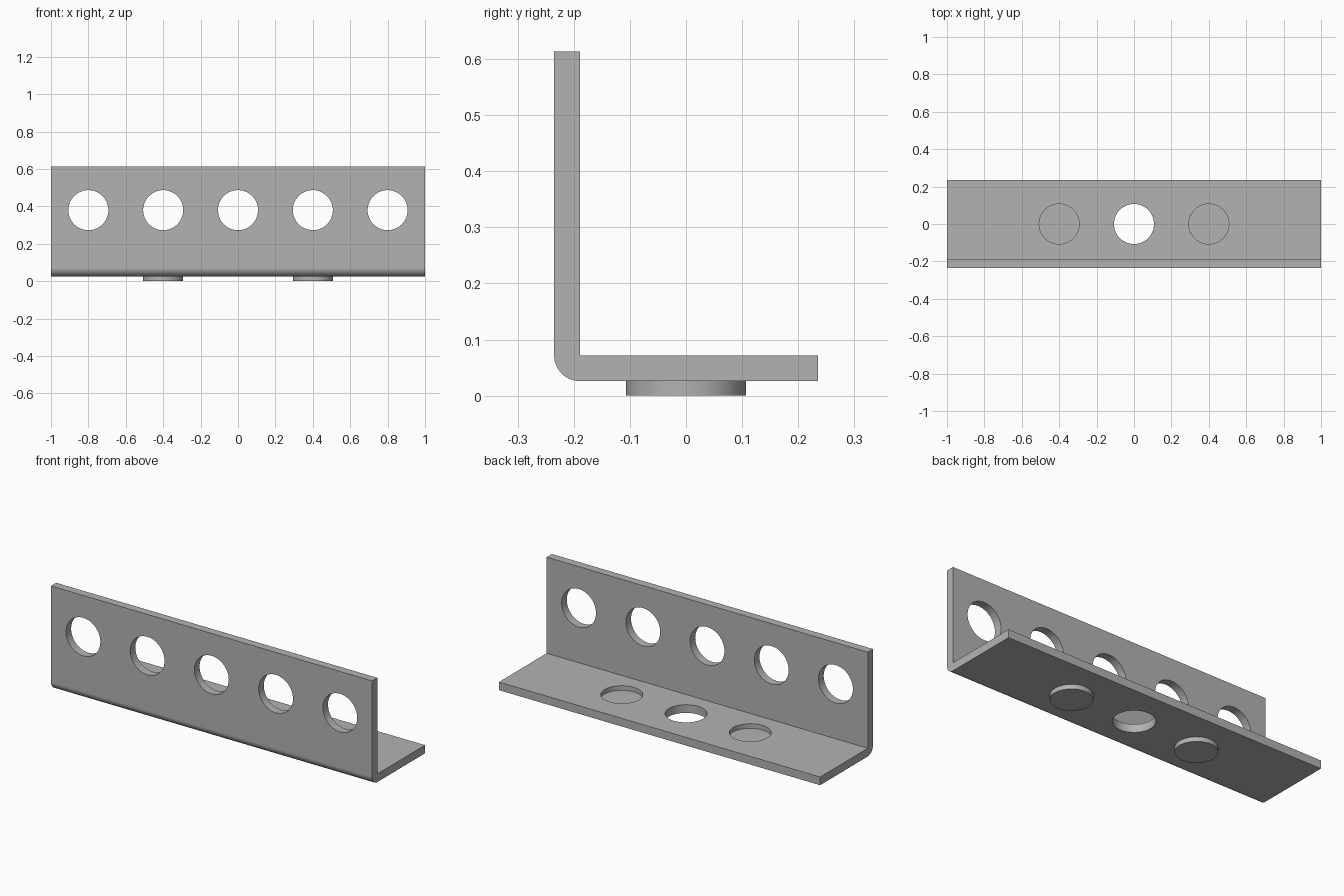
import bpy
import bmesh
from math import pi, sin, cos, radians
from mathutils import Matrix

if "Cube" in bpy.data.objects:
    bpy.data.objects.remove(bpy.data.objects["Cube"], do_unlink=True)

LENGTH = 2.0
FRONT, BACK = -0.235, 0.235
BOTTOM, TOP = 0.026, 0.613
THICK = 0.046
HOLE_R = 0.107
SPACING = 0.4
HOLE_Z = 0.38

# Plain grey steel
steel = bpy.data.materials.new("grey_steel")
steel.use_nodes = True
colour = (0.45, 0.45, 0.45, 1)
steel.diffuse_color = colour
steel.node_tree.nodes["Principled BSDF"].inputs["Base Color"].default_value = colour


def make_object(name, bm):
    bmesh.ops.recalc_face_normals(bm, faces=bm.faces)
    mesh = bpy.data.meshes.new(name)
    bm.to_mesh(mesh)
    bm.free()
    mesh.materials.append(steel)
    obj = bpy.data.objects.new(name, mesh)
    bpy.context.collection.objects.link(obj)
    return obj


def add_cylinder(bm, centre, depth, rotation=Matrix()):
    bmesh.ops.create_cone(bm, cap_ends=True, segments=64, radius1=HOLE_R,
                          radius2=HOLE_R, depth=depth,
                          matrix=Matrix.Translation(centre) @ rotation)


def activate(obj):
    bpy.ops.object.select_all(action='DESELECT')
    obj.select_set(True)
    bpy.context.view_layer.objects.active = obj


def smooth(obj):
    activate(obj)
    bpy.ops.object.shade_smooth_by_angle(angle=radians(30))


# Angle bracket: L profile with a rounded outer bend, extruded along x
inner_y, inner_z = FRONT + THICK, BOTTOM + THICK
profile = [(BACK, BOTTOM), (BACK, inner_z), (inner_y, inner_z),
           (inner_y, TOP), (FRONT, TOP)]
steps = 16
for i in range(steps + 1):
    a = pi + i / steps * pi / 2
    profile.append((inner_y + THICK * cos(a), inner_z + THICK * sin(a)))

bm = bmesh.new()
face = bm.faces.new([bm.verts.new((-LENGTH / 2, y, z)) for y, z in profile])
ext = bmesh.ops.extrude_face_region(bm, geom=[face])
moved = [v for v in ext["geom"] if isinstance(v, bmesh.types.BMVert)]
bmesh.ops.translate(bm, verts=moved, vec=(LENGTH, 0, 0))
bracket = make_object("angle_bracket", bm)

# Cutter: five holes in the upright, three in the base
bm = bmesh.new()
turn = Matrix.Rotation(pi / 2, 4, 'X')
for i in range(-2, 3):
    add_cylinder(bm, (i * SPACING, FRONT + THICK / 2, HOLE_Z), THICK * 3, turn)
for i in range(-1, 2):
    add_cylinder(bm, (i * SPACING, 0, BOTTOM + THICK / 2), THICK * 3)
cutter = make_object("hole_cutter", bm)
cutter.hide_render = True

activate(bracket)
cut = bracket.modifiers.new("holes", 'BOOLEAN')
cut.operation = 'DIFFERENCE'
cut.solver = 'EXACT'
cut.object = cutter
bpy.ops.object.modifier_apply(modifier=cut.name)
bpy.data.objects.remove(cutter, do_unlink=True)
smooth(bracket)
bracket.modifiers.new("clean_shading", 'WEIGHTED_NORMAL').keep_sharp = True

# Half-punched slugs: pushed down through the outer base holes
for side, name in ((1, "left_punched_slug"), (-1, "right_punched_slug")):
    bm = bmesh.new()
    add_cylinder(bm, (side * SPACING, 0, THICK / 2), THICK)
    smooth(make_object(name, bm))
